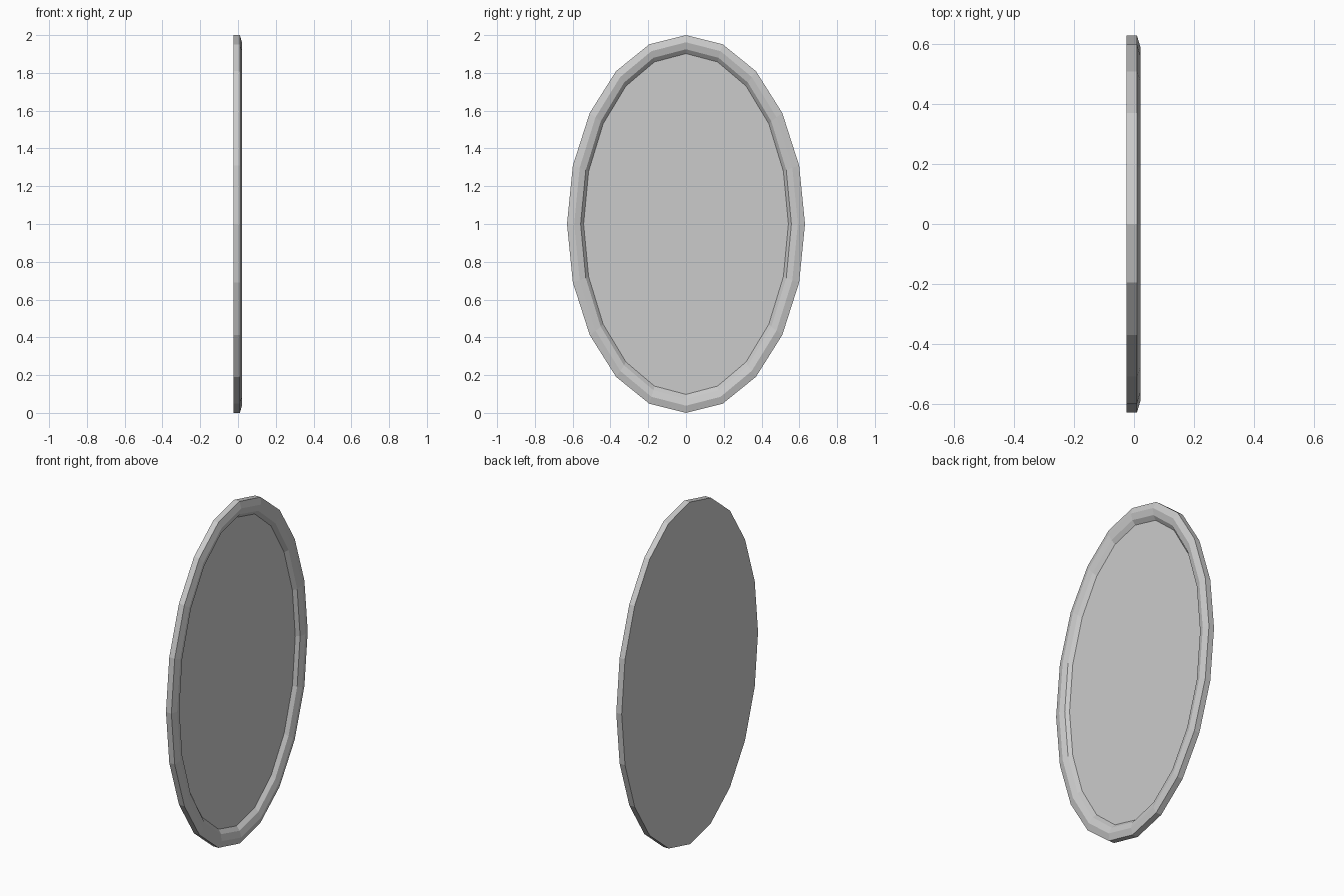
import bpy, bmesh, math

if "Cube" in bpy.data.objects:
    bpy.data.objects.remove(bpy.data.objects["Cube"])

SIDES = 20


def oval_ring(bm, x, ry, rz):
    return [bm.verts.new((x, ry * math.sin(2 * math.pi * i / SIDES),
                          1 + rz * math.cos(2 * math.pi * i / SIDES)))
            for i in range(SIDES)]


def make_part(name, profile, cap_first=False, cap_last=False):
    bm = bmesh.new()
    rings = [oval_ring(bm, *p) for p in profile]
    for a, b in zip(rings, rings[1:]):
        for i in range(SIDES):
            j = (i + 1) % SIDES
            bm.faces.new((a[i], b[i], b[j], a[j]))
    if cap_first:
        bm.faces.new(rings[0])
    if cap_last:
        bm.faces.new(rings[-1])
    bmesh.ops.recalc_face_normals(bm, faces=bm.faces)
    # an open sheet must face the front (+x)
    if len(profile) == 1:
        for f in bm.faces:
            f.normal_update()
            if f.normal.x < 0:
                f.normal_flip()
    mesh = bpy.data.meshes.new(name)
    bm.to_mesh(mesh)
    bm.free()
    obj = bpy.data.objects.new(name, mesh)
    bpy.context.collection.objects.link(obj)
    return obj


# Frame with flat back: back edge, outer wall, ridge, inner lip, recess
# Each entry is (x, y radius, z radius)
make_part("mirror_frame", [
    (-0.025, 0.63, 1.0),
    (0.01, 0.63, 1.0),
    (0.021, 0.592, 0.962),
    (0.011, 0.558, 0.925),
    (-0.009, 0.542, 0.902),
], cap_first=True)

# Recessed oval glass
make_part("mirror_glass", [(-0.009, 0.542, 0.902)], cap_last=True)
